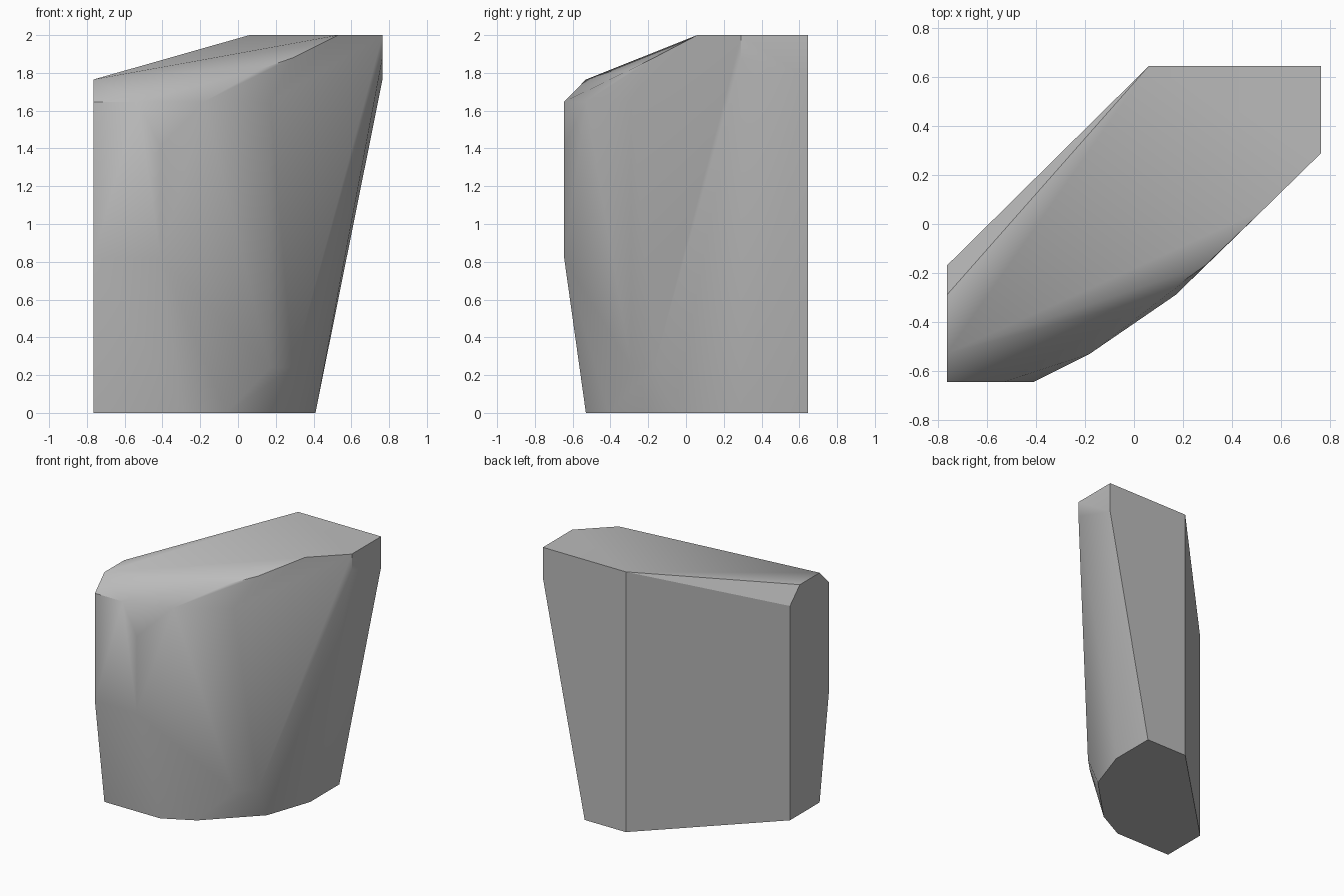
import bpy, bmesh, math

cube = bpy.data.objects.get("Cube")
if cube:
    bpy.data.objects.remove(cube, do_unlink=True)

# Plain grey stone
grey = bpy.data.materials.new("stone_grey")
grey.use_nodes = True
colour = (0.5, 0.5, 0.5, 1)
grey.diffuse_color = colour
grey.node_tree.nodes["Principled BSDF"].inputs["Base Color"].default_value = colour

# Corner outlines by level: height -> (x, y) corners
levels = {
    0.0: [(0.06, 0.645), (0.41, 0.645), (0.41, 0.29), (0.29, -0.06), (-0.06, -0.41),
          (-0.29, -0.53), (-0.765, -0.53), (-0.765, -0.17)],
    0.24: [(0.17, -0.29), (0.29, -0.17)],
    0.82: [(-0.765, -0.645), (-0.41, -0.645)],
    1.41: [(-0.41, -0.645)],
    1.647: [(-0.765, -0.645), (-0.53, -0.645), (-0.18, -0.53), (0.17, -0.29), (-0.765, -0.17)],
    1.765: [(-0.765, -0.53), (-0.765, -0.29), (0.765, 0.645)],
    1.82: [(0.12, -0.29)],
    1.88: [(0.29, -0.17), (0.765, 0.29)],
    2.0: [(0.06, 0.645), (0.765, 0.645), (0.765, 0.29), (0.53, 0.06)],
}

# Chiselled block: the convex skin around the corners
bm = bmesh.new()
for z, corners in levels.items():
    for x, y in corners:
        bm.verts.new((x, y, z))
hull = bmesh.ops.convex_hull(bm, input=bm.verts)
spare = {e for e in hull["geom_interior"] + hull["geom_unused"]
         if isinstance(e, bmesh.types.BMVert)}
bmesh.ops.delete(bm, geom=list(spare), context="VERTS")
bmesh.ops.dissolve_limit(bm, angle_limit=math.radians(1), verts=bm.verts, edges=bm.edges)
bmesh.ops.recalc_face_normals(bm, faces=bm.faces)
mesh = bpy.data.meshes.new("rock_block")
bm.to_mesh(mesh)
bm.free()
mesh.materials.append(grey)

rock = bpy.data.objects.new("rock_block", mesh)
bpy.context.collection.objects.link(rock)
bpy.ops.object.select_all(action="DESELECT")
rock.select_set(True)
bpy.context.view_layer.objects.active = rock
bpy.ops.object.shade_smooth_by_angle(angle=math.radians(30))
